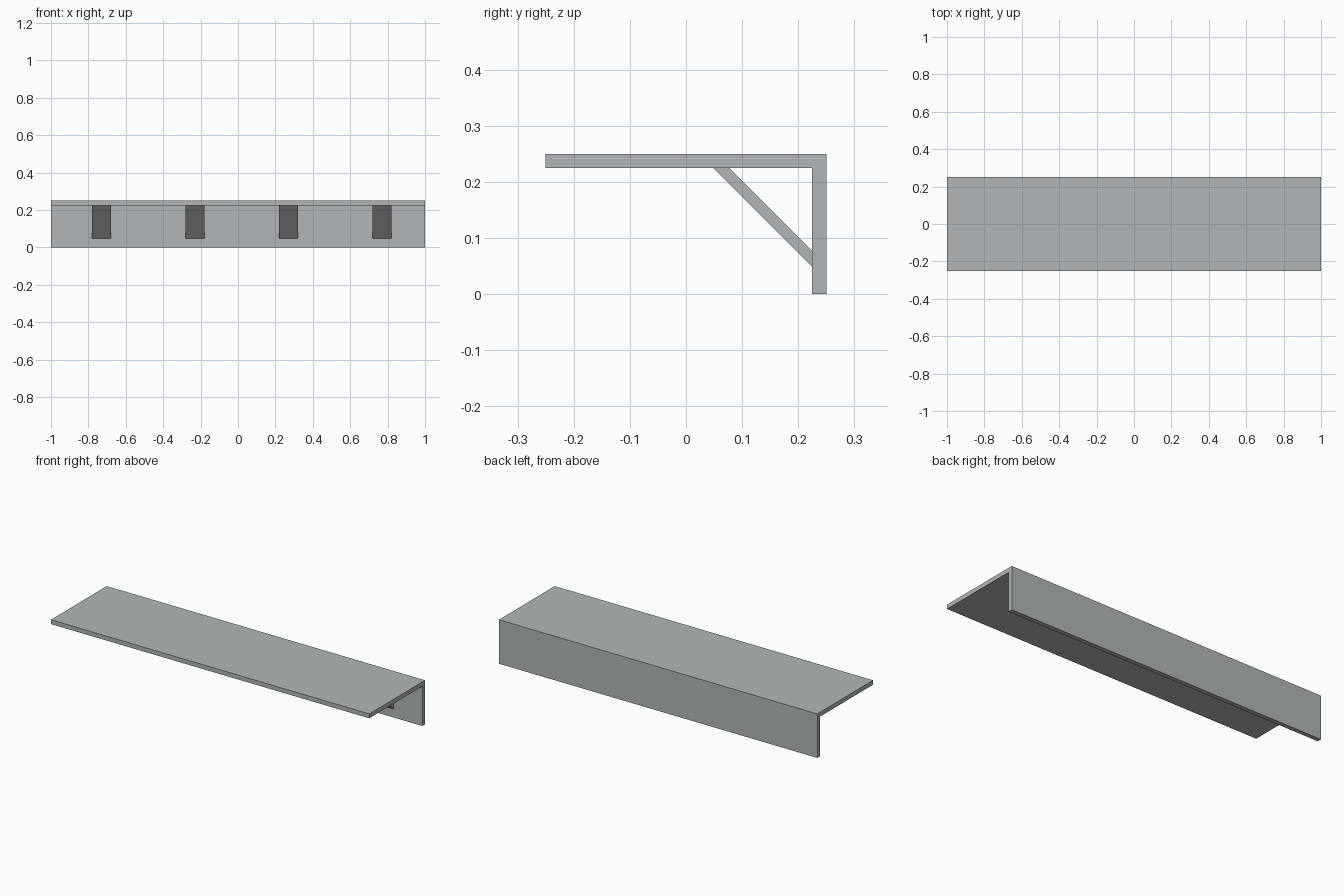
import bpy
import bmesh

if "Cube" in bpy.data.objects:
    bpy.data.objects.remove(bpy.data.objects["Cube"])

grey = bpy.data.materials.new("light grey")
grey.diffuse_color = (0.44, 0.47, 0.48, 1.0)
grey.use_nodes = True
grey.node_tree.nodes["Principled BSDF"].inputs["Base Color"].default_value = grey.diffuse_color


def extrude_profile(name, profile, x0, x1):
    """Extrude a (y, z) outline along x from x0 to x1."""
    bm = bmesh.new()
    face = bm.faces.new([bm.verts.new((x0, y, z)) for y, z in profile])
    ext = bmesh.ops.extrude_face_region(bm, geom=[face])
    verts = [g for g in ext["geom"] if isinstance(g, bmesh.types.BMVert)]
    bmesh.ops.translate(bm, verts=verts, vec=(x1 - x0, 0, 0))
    bmesh.ops.recalc_face_normals(bm, faces=bm.faces[:])
    mesh = bpy.data.meshes.new(name)
    bm.to_mesh(mesh)
    bm.free()
    mesh.materials.append(grey)
    obj = bpy.data.objects.new(name, mesh)
    bpy.context.collection.objects.link(obj)
    return obj


# Shelf board and wall plate as one L-shaped section
T = 0.025
shelf = [(-0.25, 0.25), (-0.25, 0.25 - T), (0.25 - T, 0.25 - T),
         (0.25 - T, 0.0), (0.25, 0.0), (0.25, 0.25)]
extrude_profile("shelf", shelf, -1.0, 1.0)

# Four diagonal braces under the shelf
brace = [(0.048, 0.225), (0.225, 0.048), (0.225, 0.077), (0.077, 0.225)]
for i in range(4):
    x = -0.78 + 0.5 * i
    extrude_profile(f"brace_{i + 1}", brace, x, x + 0.1)
